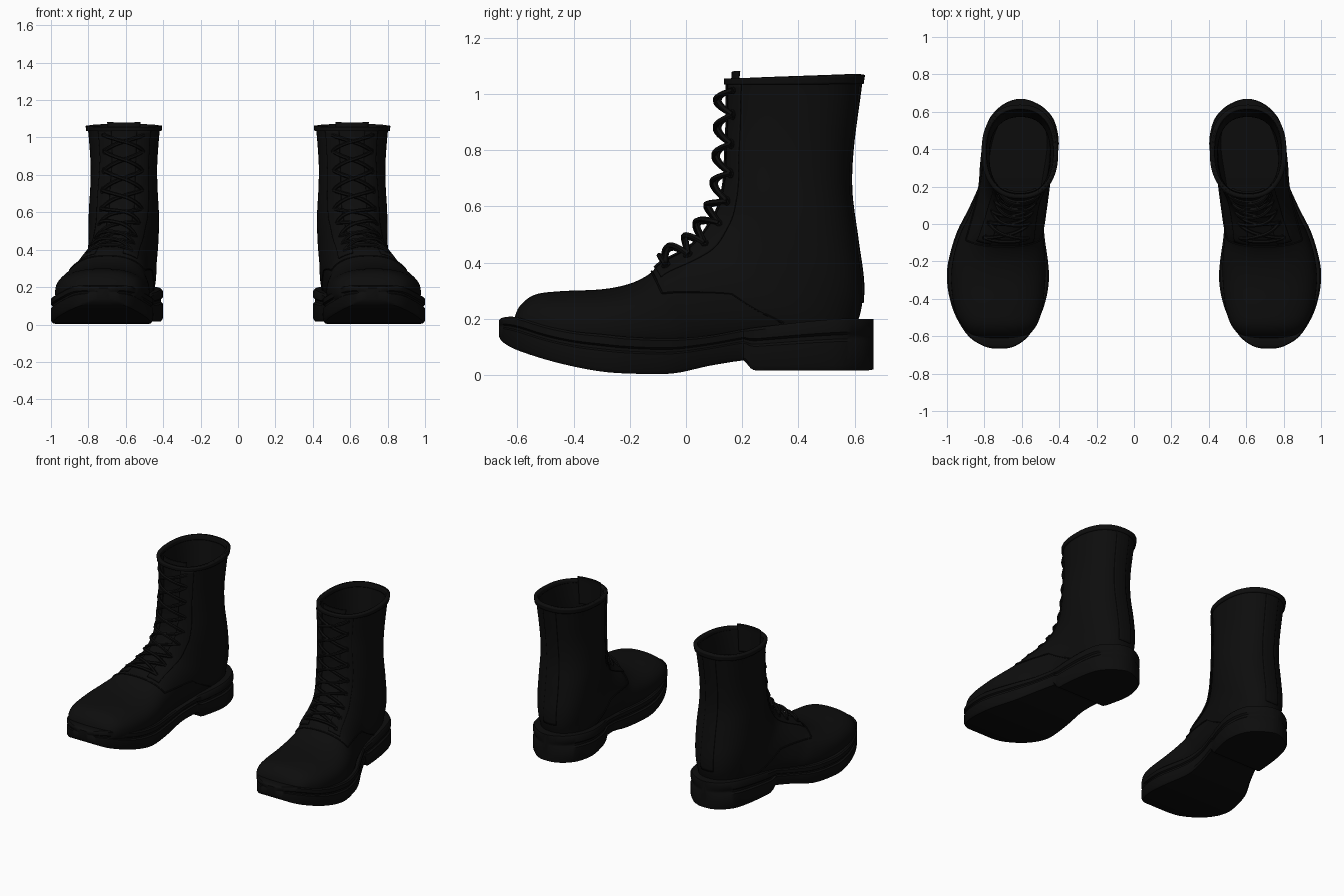
import bpy, bmesh
from math import sin, cos, pi, radians
from mathutils import Vector

cube = bpy.data.objects.get("Cube")
if cube:
    bpy.data.objects.remove(cube, do_unlink=True)

black = bpy.data.materials.new("black_leather")
black.use_nodes = True
black.diffuse_color = (0.004, 0.004, 0.004, 1)
black.node_tree.nodes["Principled BSDF"].inputs["Base Color"].default_value = black.diffuse_color

# Upper sections from toe to collar: top/front y, z, x; bottom/back y, z, x; half width
RINGS = [
    (-.612, .20, .72, -.612, .10, .72, .09),
    (-.592, .245, .72, -.59, .09, .72, .155),
    (-.54, .285, .72, -.54, .08, .72, .20),
    (-.45, .298, .725, -.45, .05, .725, .235),
    (-.30, .305, .725, -.30, .04, .727, .252),
    (-.20, .325, .715, -.15, .04, .725, .245),
    (-.13, .36, .70, 0, .05, .715, .222),
    (-.09, .40, .685, .12, .07, .68, .205),
    (0, .45, .665, .30, .08, .635, .188),
    (.05, .50, .65, .55, .09, .60, .182),
    (.09, .56, .635, .615, .20, .60, .182),
    (.115, .61, .625, .63, .32, .60, .186),
    (.135, .70, .62, .61, .48, .60, .187),
    (.14, .80, .615, .588, .65, .605, .18),
    (.145, .90, .61, .592, .80, .61, .178),
    (.145, 1.0, .61, .615, .98, .61, .187),
    (.145, 1.055, .61, .628, 1.07, .61, .195),
    (.148, 1.09, .61, .64, 1.12, .61, .20),
]
TOP = 16

# Sole stations: y, inner x, outer x, bottom z, top z
SOLE = [
    (-.665, .68, .76, .135, .195), (-.65, .63, .81, .115, .205),
    (-.60, .565, .885, .088, .205), (-.50, .505, .95, .055, .175),
    (-.40, .47, .985, .03, .155), (-.30, .455, 1, .012, .145),
    (-.20, .46, .993, .005, .135), (-.05, .48, .95, .005, .13),
    (.08, .48, .885, .032, .14), (.19, .458, .835, .05, .16),
    (.21, .453, .832, .047, .163), (.24, .445, .828, .018, .168),
    (.30, .425, .825, .016, .175), (.43, .402, .81, .016, .19),
    (.55, .425, .78, .016, .20), (.62, .48, .725, .016, .20),
    (.655, .54, .67, .017, .20), (.667, .58, .63, .02, .20),
]


def spline(rows, u):
    """Smooth interpolation through table rows."""
    last = len(rows) - 1
    i = max(0, min(int(u), last - 1))
    t = u - i
    a, b, c, d = (rows[max(0, min(k, last))] for k in range(i - 1, i + 3))
    return [q + .5 * t * (r - p + t * (2 * p - 5 * q + 4 * r - s + t * (3 * (q - r) + s - p)))
            for p, q, r, s in zip(a, b, c, d)]


def power(v, e=.86):
    return abs(v) ** e * (1 if v > 0 else -1)


def raw(u, a):
    py, pz, px, qy, qz, qx, w = spline(RINGS, u)
    p, q = Vector((px, py, pz)), Vector((qx, qy, qz))
    return (p + q) / 2 + (p - q) / 2 * power(cos(a)) + Vector((power(sin(a)) * w, 0, 0))


def surf(u, a, lift=0):
    """Point on the upper; u runs toe to collar, a runs around from the front."""
    point = raw(u, a)
    if lift:
        n = (raw(u + .05, a) - raw(u - .05, a)).cross(raw(u, a + .04) - raw(u, a - .04))
        n.normalize()
        if n.dot(point - (raw(u, 0) + raw(u, pi)) / 2) < 0:
            n.negate()
        point = point + n * lift
    return point


def finish(name, mesh, thick=0, angle=40):
    mesh.materials.append(black)
    obj = bpy.data.objects.new(name, mesh)
    bpy.context.collection.objects.link(obj)
    if thick:
        solid = obj.modifiers.new("thickness", "SOLIDIFY")
        solid.thickness, solid.offset = thick, -1
    mirror = obj.modifiers.new("pair", "MIRROR")
    mirror.use_clip, mirror.use_mirror_merge = False, False
    mesh.shade_smooth()
    mesh.set_sharp_from_angle(angle=radians(angle))
    return obj


def loft(name, rows, closed=True, caps=(), thick=0, angle=40):
    """Skin a list of point rows, optionally capping end rows."""
    bm = bmesh.new()
    grid = [[bm.verts.new(p) for p in row] for row in rows]
    n = len(grid[0])
    for r, s in zip(grid, grid[1:]):
        for k in range(n if closed else n - 1):
            j = (k + 1) % n
            bm.faces.new((r[k], r[j], s[j], s[k]))
    for c in caps:
        bm.faces.new(grid[c])
    bmesh.ops.recalc_face_normals(bm, faces=bm.faces)
    mesh = bpy.data.meshes.new(name)
    bm.to_mesh(mesh)
    bm.free()
    return finish(name, mesh, thick, angle)


def span(a, b, n):
    return [a + (b - a) * i / n for i in range(n + 1)]


def patch(name, u0, u1, a0, a1, lift, thick):
    rows = [[surf(u, a, lift) for a in span(a0, a1, 12)] for u in span(u0, u1, 36)]
    return loft(name, rows, closed=False, thick=thick)


def tubes(name, paths, radius, cyclic=False):
    """Round cords along point paths, turned into a mesh."""
    curve = bpy.data.curves.new(name, "CURVE")
    curve.dimensions = "3D"
    curve.bevel_depth, curve.bevel_resolution, curve.use_fill_caps = radius, 1, True
    for path in paths:
        s = curve.splines.new("POLY")
        s.points.add(len(path) - 1)
        s.use_cyclic_u = cyclic
        for dst, p in zip(s.points, path):
            dst.co = (*p, 1)
    temp = bpy.data.objects.new(name + "_path", curve)
    mesh = bpy.data.meshes.new_from_object(temp)
    bpy.data.objects.remove(temp)
    mesh.materials.clear()
    return finish(name, mesh)


# Leather upper, hollow and open at the collar
around = [2 * pi * k / 56 for k in range(56)]
loft("upper", [[surf(u, a) for a in around] for u in span(0, TOP, TOP * 5)],
     caps=(0,), thick=.015, angle=60)

# Collar band around the opening
loft("collar", [[surf(u, a, .01) for a in around] for u in span(TOP - .45, TOP, 4)], thick=.025)

# Tongue, lacing facings and back strip
patch("tongue", 14, 16.7, -.45, .45, -.016, .012)
for side, name in ((1, "left_facing"), (-1, "right_facing")):
    patch(name, 6.6, TOP - .4, side * .3, side * .72, .006, .008)
patch("back_strip", 10.5, TOP - .4, pi - .2, pi + .2, .005, .008)

# Sole and heel with a welt groove
SECTION = [(.05, 1), (.008, 1), (0, .94), (0, .74), (.01, .69), (.01, .61),
           (0, .56), (0, .1), (.01, 0)]
sole_rows = []
for u in span(0, len(SOLE) - 1, (len(SOLE) - 1) * 4):
    y, x0, x1, z0, z1 = spline(SOLE, u)
    limit = (x1 - x0) * .3
    inner = [(x0 + min(i, limit), y, z0 + (z1 - z0) * f) for i, f in SECTION]
    outer = [(x1 - min(i, limit), y, z0 + (z1 - z0) * f) for i, f in SECTION]
    sole_rows.append(inner + outer[::-1])
loft("sole", sole_rows, caps=(0, -1))

# Seams of the vamp and quarters
seam_paths = [[surf(6.2, a, .002) for a in span(-1.1, 1.1, 24)]]
for side in (1, -1):
    seam_paths.append([surf(6.2 + 2 * t, side * (1.1 + .4 * t), .002) for t in span(0, 1, 14)]
                      + [surf(8.2 + .4 * t, side * (1.5 + .5 * t), .002) for t in span(.1, 1, 8)])
tubes("seams", seam_paths, .004)

# Crossed laces that stand off the front, with a straight bar at the bottom
EYELETS = [7.1, 7.9, 8.8, 10, 11.3, 12.3, 13.3, 14.3, 15.2]
HALF = .52
laces = [[surf(EYELETS[0], HALF * t, .012 + .012 * (1 - t * t)) for t in span(-1, 1, 14)]]
for low, high in zip(EYELETS, EYELETS[1:]):
    for side in (1, -1):
        laces.append([surf(low + (high - low) * (t + 1) / 2, side * HALF * t,
                           .008 + (.026 + .006 * side) * (1 - t * t)) for t in span(-1, 1, 16)])
tubes("laces", laces, .01)

# Eyelet rings
rings = []
for u in EYELETS:
    for side in (1, -1):
        rings.append([surf(u + .14 * sin(k), side * HALF + .07 * cos(k), .008)
                      for k in span(0, 2 * pi * 9 / 10, 9)])
tubes("eyelets", rings, .004, cyclic=True)
